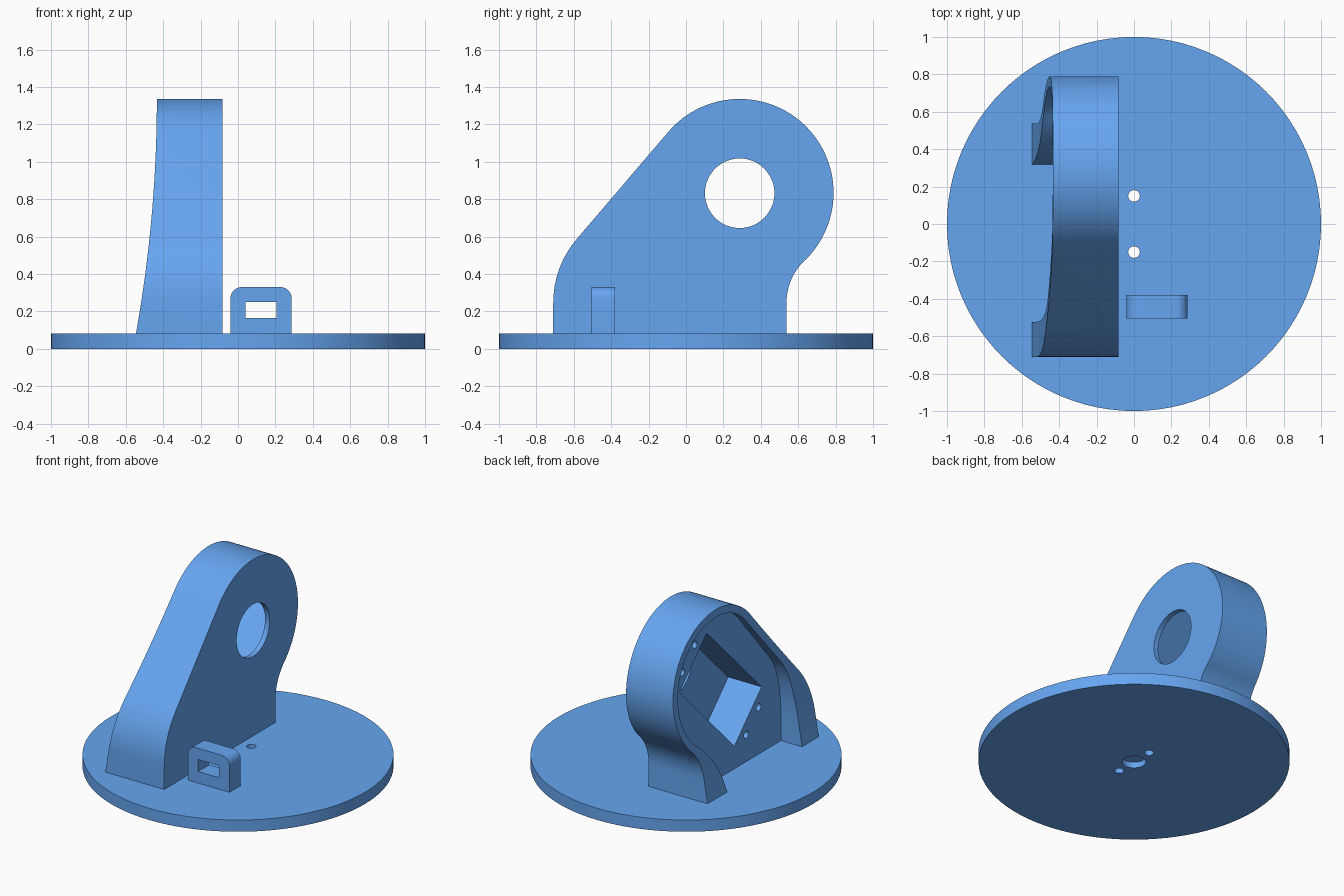
import bpy, bmesh
from math import sin, cos, radians, sqrt

if "Cube" in bpy.data.objects:
    bpy.data.objects.remove(bpy.data.objects["Cube"])

PLACE = {'x': lambda a, b, d: (d, a, b),
         'y': lambda a, b, d: (a, d, b),
         'z': lambda a, b, d: (a, b, d)}


def prism(name, pts, axis, lo, hi):
    """Extrude a closed 2D outline along an axis."""
    bm = bmesh.new()
    place = PLACE[axis]
    face = bm.faces.new([bm.verts.new(place(a, b, lo)) for a, b in pts])
    ext = bmesh.ops.extrude_face_region(bm, geom=[face])
    shift = place(0, 0, hi - lo)
    bmesh.ops.translate(bm, vec=shift,
                        verts=[v for v in ext['geom'] if isinstance(v, bmesh.types.BMVert)])
    bmesh.ops.recalc_face_normals(bm, faces=bm.faces[:])
    mesh = bpy.data.meshes.new(name)
    bm.to_mesh(mesh)
    bm.free()
    ob = bpy.data.objects.new(name, mesh)
    bpy.context.collection.objects.link(ob)
    return ob


def arc(cx, cy, r, a0, a1, n):
    return [(cx + r * cos(radians(a0 + (a1 - a0) * i / n)),
             cy + r * sin(radians(a0 + (a1 - a0) * i / n))) for i in range(n + 1)]


def circle(cx, cy, r, n=48):
    return arc(cx, cy, r, 0, 360, n)[:-1]


def bend(p, c, q, n=12):
    """Quadratic curve from p to q pulled towards c."""
    return [tuple((1 - t) ** 2 * p[k] + 2 * t * (1 - t) * c[k] + t * t * q[k] for k in (0, 1))
            for t in (i / n for i in range(n + 1))]


def cut(ob, cutters):
    """Subtract each cutter, then remove it."""
    bpy.context.view_layer.objects.active = ob
    for c in cutters:
        c.hide_render = True
        m = ob.modifiers.new('cut', 'BOOLEAN')
        m.operation, m.solver, m.object = 'DIFFERENCE', 'EXACT', c
        bpy.ops.object.modifier_apply(modifier=m.name)
        bpy.data.objects.remove(c, do_unlink=True)


blue = bpy.data.materials.new('blue')
blue.diffuse_color = (0.133, 0.38, 0.88, 1)
blue.use_nodes = True
blue.node_tree.nodes["Principled BSDF"].inputs["Base Color"].default_value = blue.diffuse_color


def finish(ob):
    """Blue colour and smooth shading with sharp edges."""
    ob.data.materials.clear()
    ob.data.materials.append(blue)
    bpy.ops.object.select_all(action='DESELECT')
    ob.select_set(True)
    bpy.context.view_layer.objects.active = ob
    bpy.ops.object.shade_smooth_by_angle(angle=radians(25))


TOP = 0.083          # top of the base disc
HY, HZ = 0.287, 0.834  # centre of the round head

# Base disc with two screw holes and a blind recess underneath
base = prism('base_disc', circle(0, 0, 1, 96), 'z', 0, TOP)
cut(base, [prism('hole', circle(0, s * 0.15, 0.031, 24), 'z', -0.1, 0.2) for s in (-1, 1)]
    + [prism('recess', circle(0, 0, 0.077, 32), 'z', -0.1, 0.042)])
finish(base)

# Upright bracket: leaning outline with a round head
outer = ([(-0.71, TOP)] + bend((-0.71, 0.24), (-0.71, 0.44), (-0.58, 0.592))
         + arc(HY, HZ, 0.502, 139.2, -45, 64)
         + bend((0.63, 0.468), (0.537, 0.375), (0.537, 0.24)) + [(0.537, TOP)])
bracket = prism('bracket', outer, 'x', -0.65, -0.082)

# Hollow back, leaving a rim that thickens into two legs
inner = ([(-0.523, 0)] + bend((-0.523, 0.22), (-0.523, 0.572), (-0.40, 0.717))
         + arc(HY, HZ, 0.447, 139.2, -50, 64)
         + bend((0.56, 0.48), (0.36, 0.32), (0.317, TOP)) + [(0.317, 0)])
hollow = prism('hollow', inner, 'x', -0.9, -0.38)

# Rear edge flares out in a shallow curve towards the base
flare = [(-0.434 - 0.112 * ((1.335 - z) / 1.255) ** 2, z)
         for z in (0.02 + 1.38 * i / 32 for i in range(33))]
flare_cut = prism('flare', flare + [(-1, 1.4), (-1, 0.02)], 'y', -1.2, 1.2)

# Diagonal motor pocket, shaft opening and four screw holes
k = 1 / sqrt(2)
PY, PZ = 0.155, 0.703


def diagonal(u, v):
    return PY + k * (u + v), PZ + k * (u - v)


pocket = prism('pocket', [diagonal(u, v) for u, v in
                          ((-.435, -.215), (.435, -.215), (.435, .215), (-.435, .215))],
               'x', -0.7, -0.118)
opening = prism('opening', circle(HY, HZ - 0.002, 0.186), 'x', -0.3, 0.1)
screws = [prism('screw', circle(*diagonal(u, v), 0.026, 20), 'x', -0.6, -0.2)
          for u in (-0.507, 0.507) for v in (-0.1, 0.1)]
cut(bracket, [flare_cut, hollow, pocket, opening] + screws)
finish(bracket)

# Small strap loop with rounded top and a window
loop = prism('strap_loop', [(-0.04, TOP), (0.287, TOP)] + arc(0.227, 0.27, 0.06, 0, 90, 10)
             + arc(0.02, 0.27, 0.06, 90, 180, 10), 'y', -0.505, -0.38)
cut(loop, [prism('window', [(0.04, 0.165), (0.206, 0.165), (0.206, 0.25), (0.04, 0.25)],
                 'y', -0.7, -0.2)])
finish(loop)
